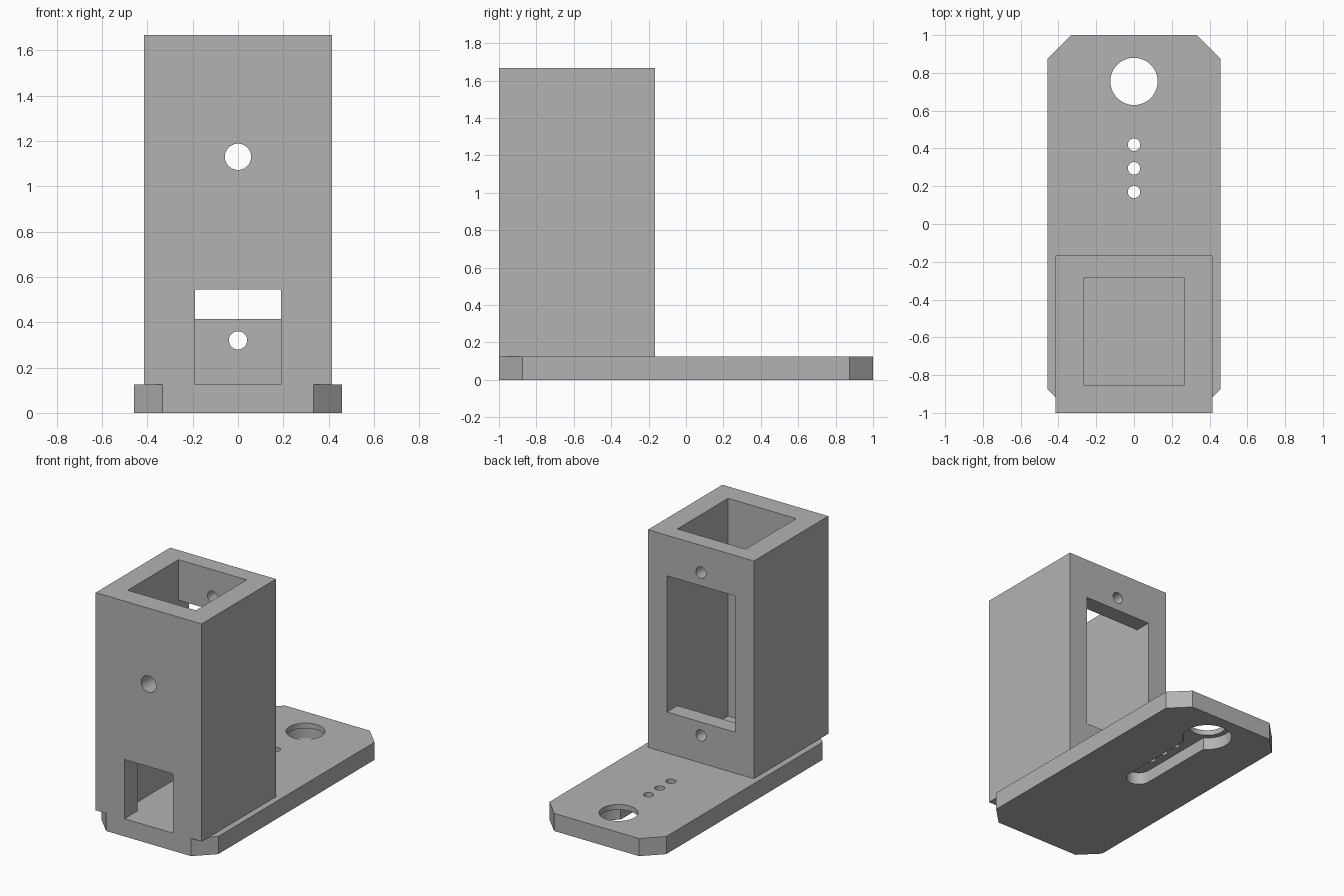
import bpy
import bmesh
from mathutils import Matrix, Vector

if "Cube" in bpy.data.objects:
    bpy.data.objects.remove(bpy.data.objects["Cube"], do_unlink=True)

grey = bpy.data.materials.new("plain grey")
grey.use_nodes = True
grey.diffuse_color = (0.45, 0.45, 0.45, 1)
grey.node_tree.nodes["Principled BSDF"].inputs["Base Color"].default_value = grey.diffuse_color


def finish(name, bm):
    bmesh.ops.recalc_face_normals(bm, faces=bm.faces)
    mesh = bpy.data.meshes.new(name)
    bm.to_mesh(mesh)
    bm.free()
    mesh.materials.append(grey)
    obj = bpy.data.objects.new(name, mesh)
    bpy.context.collection.objects.link(obj)
    return obj


def box(name, x, y, z):
    """Box from (low, high) ranges."""
    bm = bmesh.new()
    bmesh.ops.create_cube(bm, size=1)
    for v in bm.verts:
        v.co = Vector(r[0] if c < 0 else r[1] for c, r in zip(v.co, (x, y, z)))
    return finish(name, bm)


def prism(name, outline, z0, z1):
    """Outline in x and y, raised from z0 to z1."""
    bm = bmesh.new()
    face = bm.faces.new([bm.verts.new((x, y, z0)) for x, y in outline])
    top = bmesh.ops.extrude_face_region(bm, geom=[face])["geom"]
    verts = [g for g in top if isinstance(g, bmesh.types.BMVert)]
    bmesh.ops.translate(bm, verts=verts, vec=(0, 0, z1 - z0))
    return finish(name, bm)


def rod(name, centre, radius, length, axis="Z"):
    bm = bmesh.new()
    turn = Matrix.Rotation(1.5707963, 4, "X") if axis == "Y" else Matrix()
    bmesh.ops.create_cone(bm, cap_ends=True, segments=48, radius1=radius, radius2=radius,
                          depth=length, matrix=Matrix.Translation(centre) @ turn)
    return finish(name, bm)


def cut(target, cutters):
    """Subtract each cutter in turn, then discard it."""
    for cutter in cutters:
        mod = target.modifiers.new("cut", "BOOLEAN")
        mod.operation = "DIFFERENCE"
        mod.solver = "EXACT"
        mod.object = cutter
        bpy.context.view_layer.update()
        result = target.evaluated_get(bpy.context.evaluated_depsgraph_get())
        mesh = bpy.data.meshes.new_from_object(result)
        target.modifiers.clear()
        target.data = mesh
        bpy.data.objects.remove(cutter, do_unlink=True)


W, CH, BASE = 0.458, 0.125, 0.125

# Base plate with chamfered corners
quarter = [(W, 1 - CH), (W - CH, 1)]
right_half = [(x, -y) for x, y in reversed(quarter)] + quarter
base = prism("base_plate", right_half + [(-x, -y) for x, y in right_half], 0, BASE)

# Keyhole recess underneath, plus the holes through the plate
DEEP = 0.0875
cut(base, [
    box("slot", (-0.083, 0.083), (0.05, 0.755), (-0.1, DEEP)),
    rod("slot_end", (0, 0.05, 0), 0.083, 2 * DEEP),
    rod("slot_head", (0, 0.755, 0), 0.162, 2 * DEEP),
    rod("keyhole", (0, 0.755, 0), 0.125, 1),
] + [rod("pin_hole", (0, y, 0), 0.033, 1) for y in (0.17, 0.295, 0.42)])

# Square hollow tower
FRONT, BACK, TOP = -1, -0.167, 1.667
tower = box("tower", (-0.415, 0.415), (FRONT, BACK), (BASE, TOP))
cut(tower, [
    box("cavity", (-0.267, 0.267), (-0.852, -0.285), (-0.1, 2)),
    box("front_opening", (-0.19, 0.19), (-1.2, -0.7), (-0.1, 0.545)),
    box("back_window", (-0.266, 0.266), (-0.4, 0.2), (0.415, 1.38)),
    rod("front_hole", (0, FRONT, 1.13), 0.058, 0.6, "Y"),
    rod("lower_screw_hole", (0, BACK, 0.32), 0.04, 0.5, "Y"),
    rod("upper_screw_hole", (0, BACK, 1.475), 0.04, 0.5, "Y"),
])

# Smooth only the round walls
for obj in (base, tower):
    bpy.ops.object.select_all(action="DESELECT")
    obj.select_set(True)
    bpy.context.view_layer.objects.active = obj
    bpy.ops.object.shade_smooth_by_angle(angle=0.5)
